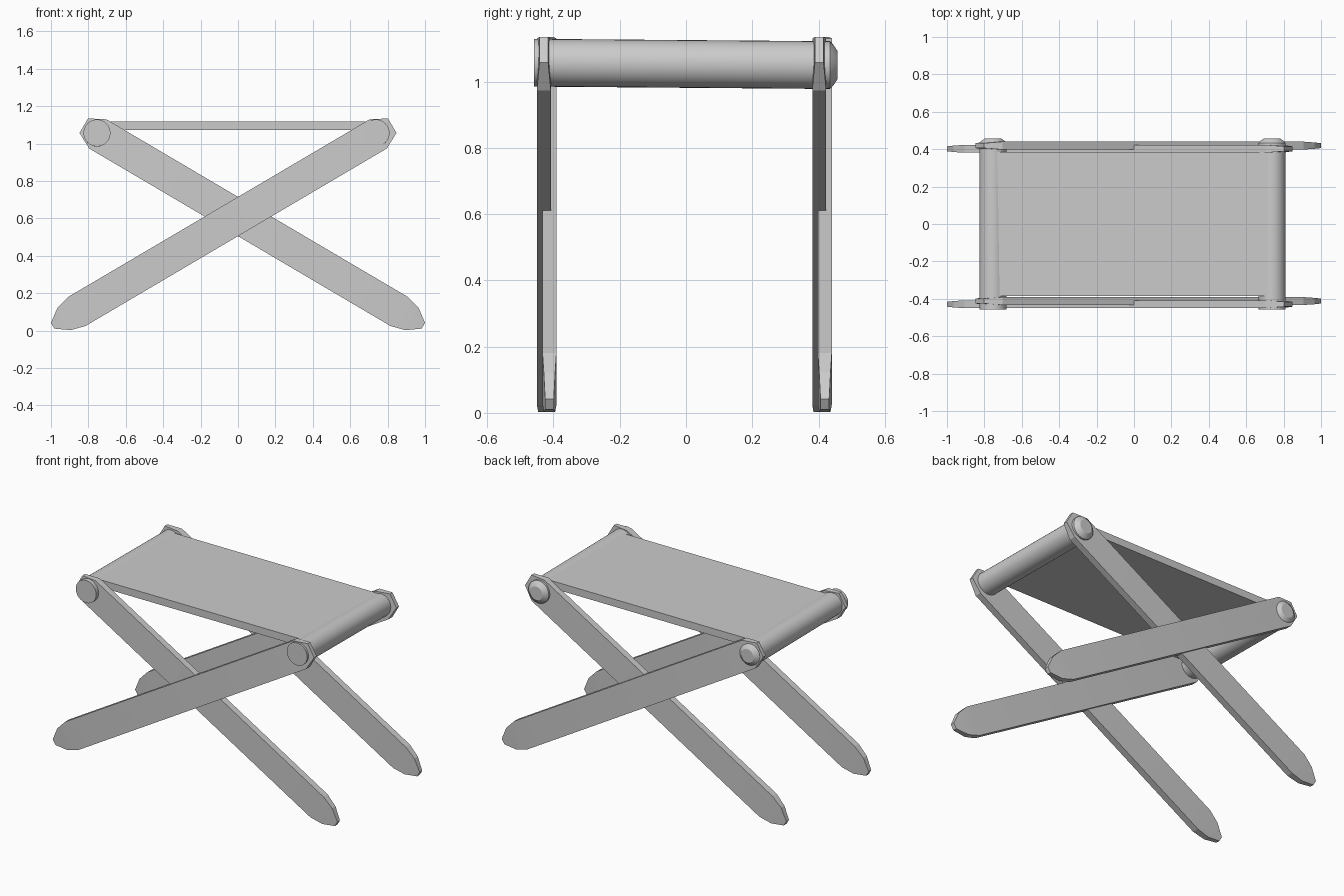
import bpy, bmesh, math
from mathutils import Matrix, Vector

cube = bpy.data.objects.get("Cube")
if cube:
    bpy.data.objects.remove(cube)

grey = bpy.data.materials.new("light grey")
grey.use_nodes = True
colour = (0.6, 0.6, 0.6, 1)
grey.diffuse_color = colour
grey.node_tree.nodes["Principled BSDF"].inputs["Base Color"].default_value = colour


def finish(name, bm, angle=30):
    bmesh.ops.recalc_face_normals(bm, faces=bm.faces)
    mesh = bpy.data.meshes.new(name)
    bm.to_mesh(mesh)
    bm.free()
    mesh.materials.append(grey)
    obj = bpy.data.objects.new(name, mesh)
    bpy.context.collection.objects.link(obj)
    bpy.ops.object.select_all(action='DESELECT')
    obj.select_set(True)
    bpy.context.view_layer.objects.active = obj
    bpy.ops.object.shade_smooth_by_angle(angle=math.radians(angle))
    return obj


def loft(name, rings, angle=30):
    """Skin a list of equal-length point rings and cap both ends."""
    bm = bmesh.new()
    loops = [[bm.verts.new(p) for p in ring] for ring in rings]
    n = len(loops[0])
    for a, b in zip(loops, loops[1:]):
        for i in range(n):
            j = (i + 1) % n
            bm.faces.new((a[i], a[j], b[j], b[i]))
    bm.faces.new(loops[0])
    bm.faces.new(loops[-1])
    return finish(name, bm, angle)


# Leg stations: distance along the leg, half width, half thickness
LEG = [(-1.15, 0.018, 0.013), (-1.08, 0.069, 0.017), (-1.0, 0.0905, 0.021),
       (0.87, 0.0905, 0.021), (0.957, 0.045, 0.013)]
SLOPE = math.radians(30.5)


def leg(name, y, side):
    along = Vector((side * math.cos(SLOPE), 0, math.sin(SLOPE)))
    across = Vector((-side * math.sin(SLOPE), 0, math.cos(SLOPE)))
    centre = Vector((0, y, 0.61))
    rings = []
    for u, w, t in LEG:
        rings.append([centre + along * u + across * (w * sw) + Vector((0, t * st, 0))
                      for sw, st in ((-1, -1), (1, -1), (1, 1), (-1, 1))])
    loft(name, rings, 15)


# Crossed legs, overlapping where they pass each other
leg("front_leg_rising_left", -0.429, 1)
leg("front_leg_rising_right", -0.412, -1)
leg("back_leg_rising_left", 0.402, 1)
leg("back_leg_rising_right", 0.419, -1)

# Rods with a flat front end and a domed back knob: (y, radius)
ROD = [(-0.458, 0.072), (0.434, 0.072), (0.445, 0.061), (0.457, 0.043)]


def rod(name, x):
    steps = 32
    rings = []
    for y, r in ROD:
        z = 1.053 - 0.008 * y
        rings.append([(x + r * math.cos(a), y, z + r * math.sin(a))
                      for a in (2 * math.pi * i / steps for i in range(steps))])
    loft(name, rings)


rod("left_rod", 0.738)
rod("right_rod", -0.754)

# Flat seat sheet stretched between the rods
bm = bmesh.new()
bmesh.ops.create_cube(bm, size=1, matrix=Matrix.Translation((-0.008, 0, 1.095))
                      @ Matrix.Diagonal((1.48, 0.77, 0.047, 1)))
finish("seat", bm)
